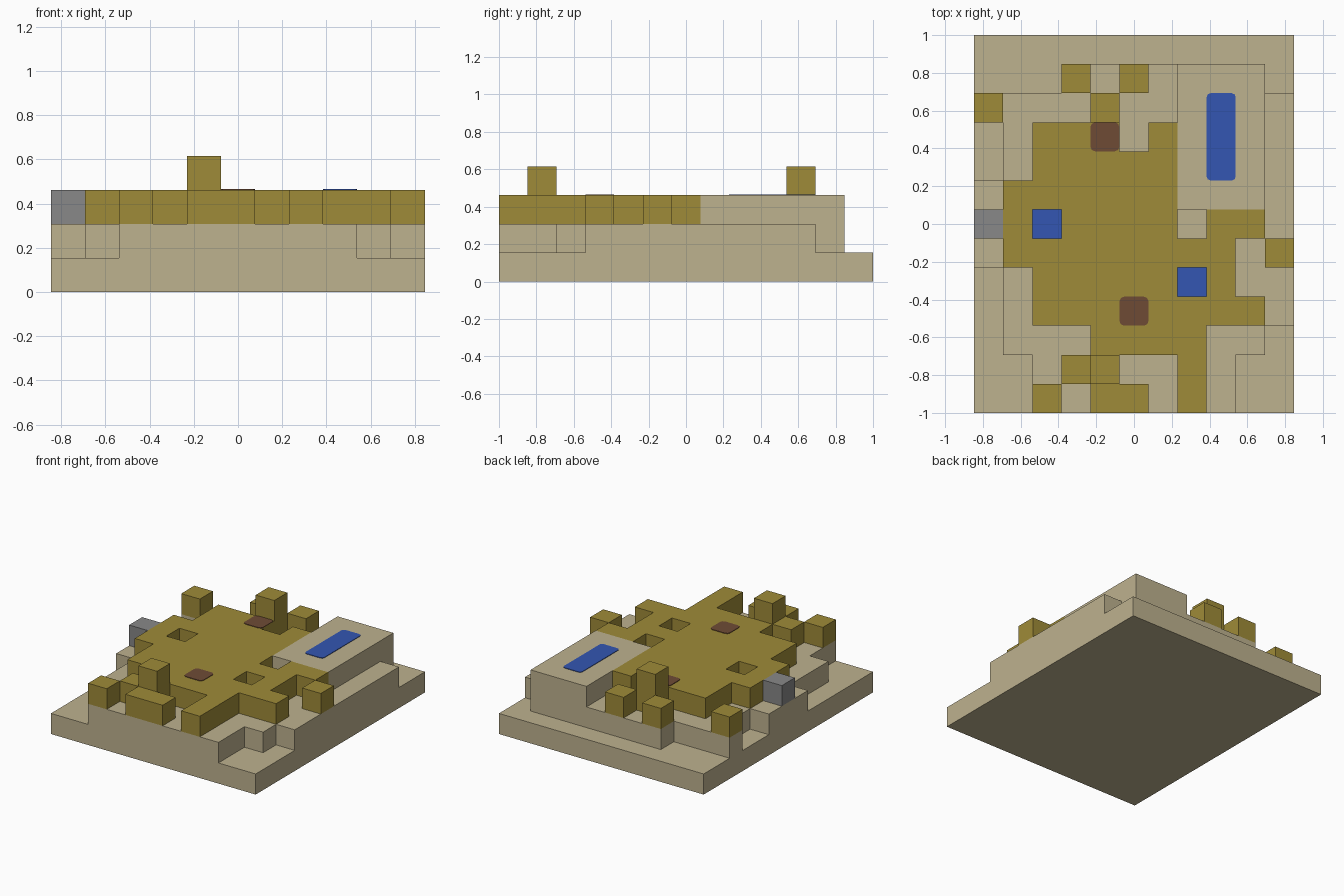
import bpy
import bmesh
from mathutils import Vector

old = bpy.data.objects.get("Cube")
if old:
    bpy.data.objects.remove(old, do_unlink=True)

COLS, ROWS = 11, 13
U = 2 / ROWS  # edge length of one block


def material(name, rgb):
    def linear(v):
        v /= 255
        return v / 12.92 if v <= 0.04045 else ((v + 0.055) / 1.055) ** 2.4
    colour = tuple(linear(v) for v in rgb) + (1,)
    mat = bpy.data.materials.new(name)
    mat.use_nodes = True
    mat.diffuse_color = colour
    node = next(n for n in mat.node_tree.nodes if n.type == 'BSDF_PRINCIPLED')
    node.inputs["Base Color"].default_value = colour
    return mat


sand = material("sand", (190, 178, 143))
gold = material("mustard", (159, 139, 56))
stone = material("grey stone", (136, 136, 136))
water = material("water blue", (51, 86, 178))
earth = material("earth brown", (110, 75, 53))


def finish(name, bm, mat):
    mesh = bpy.data.meshes.new(name)
    bm.to_mesh(mesh)
    bm.free()
    mesh.materials.append(mat)
    bpy.context.collection.objects.link(bpy.data.objects.new(name, mesh))


def cells_of(plan, key):
    """Cells marked with key; the plan's first line is the back row."""
    return {(i, ROWS - 1 - r) for r, line in enumerate(plan)
            for i, c in enumerate(line) if c == key}


def block_layer(name, cells, level, mat):
    """One-block-high slab over the cells, with walls only on its outline."""
    bm = bmesh.new()

    def quad(corners):
        bm.faces.new([bm.verts.new(((x - COLS / 2) * U, (y - ROWS / 2) * U, z * U))
                      for x, y, z in corners])

    lo, hi = level, level + 1
    for i, j in sorted(cells):
        ring = [(i, j), (i + 1, j), (i + 1, j + 1), (i, j + 1)]
        quad([(x, y, hi) for x, y in ring])
        quad([(x, y, lo) for x, y in reversed(ring)])
        for k, (di, dj) in enumerate([(0, -1), (1, 0), (0, 1), (-1, 0)]):
            if (i + di, j + dj) not in cells:
                a, b = ring[k], ring[(k + 1) % 4]
                quad([(*a, lo), (*b, lo), (*b, hi), (*a, hi)])
    bmesh.ops.remove_doubles(bm, verts=bm.verts, dist=U / 100)
    finish(name, bm, mat)


def plate(name, i, j, level, mat, length=1, corner=0.0):
    """Thin coloured patch on a block top, optionally with cut corners."""
    bm = bmesh.new()
    bmesh.ops.create_cube(bm, size=1)
    thick = 0.004
    bmesh.ops.scale(bm, verts=bm.verts, vec=Vector((U, U * length, thick)))
    centre = Vector(((i + 0.5 - COLS / 2) * U, (j + length / 2 - ROWS / 2) * U,
                     level * U + thick / 2))
    bmesh.ops.translate(bm, verts=bm.verts, vec=centre)
    if corner:
        upright = [e for e in bm.edges
                   if abs(e.verts[0].co.z - e.verts[1].co.z) > thick / 2]
        bmesh.ops.bevel(bm, geom=upright, offset=corner, segments=2,
                        profile=0.5, affect='EDGES')
    finish(name, bm, mat)


# Ground slab
block_layer("base_slab", {(i, j) for i in range(COLS) for j in range(ROWS)}, 0, sand)

# Second step of the ground
terrace = [
    "...........",
    "...#######.",
    "###########",
    ".##########",
    ".##########",
    "###########",
    "###########",
    "###########",
    ".##########",
    ".##########",
    ".#########.",
    "..#######..",
    "..#######..",
]
block_layer("terrace", cells_of(terrace, "#"), 1, sand)

# Upper level: G ground cover, T sand platform, S stone
upper = [
    "...........",
    "...G.G.TTT.",
    "G...G..TTT.",
    "..GGG.GTTT.",
    "..GGGGGTTT.",
    ".GGGGGGTTT.",
    "SG.GGGG.GG.",
    ".GGGGGGGG.G",
    "..GGGGG.G..",
    "..GGGGGGGG.",
    "....GGGG...",
    "...GG..G...",
    "..G.GG.G...",
]
block_layer("ground_cover", cells_of(upper, "G"), 2, gold)
block_layer("pool_platform", cells_of(upper, "T"), 2, sand)
block_layer("stone_block", cells_of(upper, "S"), 2, stone)

# Raised posts
block_layer("front_post", {(4, 1)}, 3, gold)
block_layer("back_post", {(4, 10)}, 3, gold)

# Water and earth patches
plate("pool", 8, 8, 3, water, length=3, corner=0.02)
plate("left_pit_water", 2, 6, 2, water)
plate("right_pit_water", 7, 4, 2, water)
plate("front_earth_patch", 5, 3, 3, earth, corner=0.025)
plate("back_earth_patch", 4, 9, 3, earth, corner=0.025)
